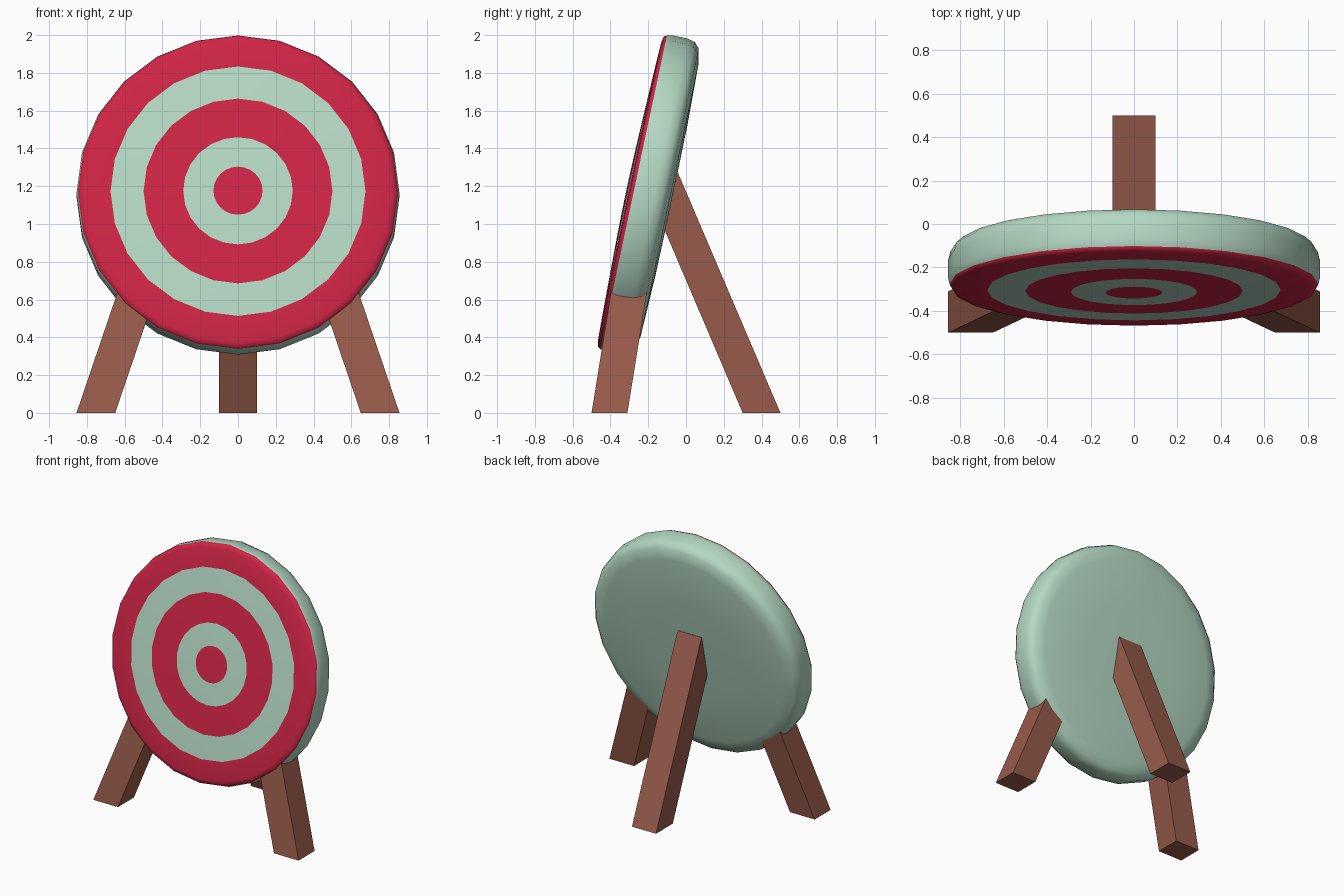
import bpy, bmesh, math
from mathutils import Matrix

if "Cube" in bpy.data.objects:
    bpy.data.objects.remove(bpy.data.objects["Cube"])


def material(name, rgb):
    m = bpy.data.materials.new(name)
    m.diffuse_color = (*rgb, 1)
    m.use_nodes = True
    m.node_tree.nodes["Principled BSDF"].inputs["Base Color"].default_value = m.diffuse_color
    return m


red = material("red", (0.62, 0.018, 0.06))
mint = material("mint", (0.46, 0.69, 0.55))
brown = material("brown", (0.31, 0.105, 0.07))


def make_object(name, bm, mats):
    bmesh.ops.recalc_face_normals(bm, faces=bm.faces)
    me = bpy.data.meshes.new(name)
    bm.to_mesh(me)
    bm.free()
    for m in mats:
        me.materials.append(m)
    ob = bpy.data.objects.new(name, me)
    bpy.context.collection.objects.link(ob)
    return ob


# Target disc: lathe of (radius, depth, colour of the band leading to this point)
SIDES = 24
RED, MINT = 0, 1
profile = [(0.0, -0.022, RED), (0.13, -0.021, RED), (0.29, -0.018, MINT),
           (0.50, -0.013, RED), (0.675, -0.008, MINT), (0.815, -0.003, RED),
           (0.84, 0.004, RED), (0.848, 0.018, RED), (0.855, 0.05, MINT),
           (0.855, 0.13, MINT), (0.845, 0.17, MINT), (0.815, 0.197, MINT),
           (0.74, 0.213, MINT), (0.40, 0.223, MINT), (0.0, 0.225, MINT)]
bm = bmesh.new()
rings = []
for r, d, _ in profile:
    if r == 0:
        rings.append([bm.verts.new((0, d, 0))] * SIDES)
    else:
        rings.append([bm.verts.new((r * math.sin(a), d, r * math.cos(a)))
                      for a in (2 * math.pi * i / SIDES for i in range(SIDES))])
for k in range(1, len(rings)):
    for i in range(SIDES):
        j = (i + 1) % SIDES
        quad = [rings[k - 1][i], rings[k - 1][j], rings[k][j], rings[k][i]]
        f = bm.faces.new(list(dict.fromkeys(quad)))
        f.material_index = profile[k][2]
        f.smooth = True
# Lean the disc backwards
bmesh.ops.transform(bm, verts=bm.verts, matrix=Matrix.Translation((0, -0.295, 1.172))
                    @ Matrix.Rotation(math.radians(-12), 4, 'X'))
make_object("target_disc", bm, [red, mint])


# Legs: leaning square posts cut level with the ground
def leg(name, base, top, size):
    bm = bmesh.new()
    bmesh.ops.create_cube(bm, size=1)
    for v in bm.verts:
        c = top if v.co.z > 0 else base
        v.co = (c[0] + v.co.x * size[0], c[1] + v.co.y * size[1], c[2])
    return make_object(name, bm, [brown])


for side, s in (("left", -1), ("right", 1)):
    leg("front_leg_" + side, (s * 0.7525, -0.405, 0), (s * 0.535, -0.302, 0.64), (0.205, 0.19))
leg("back_leg", (0, 0.4, 0), (0, -0.142, 1.27), (0.2, 0.2))
